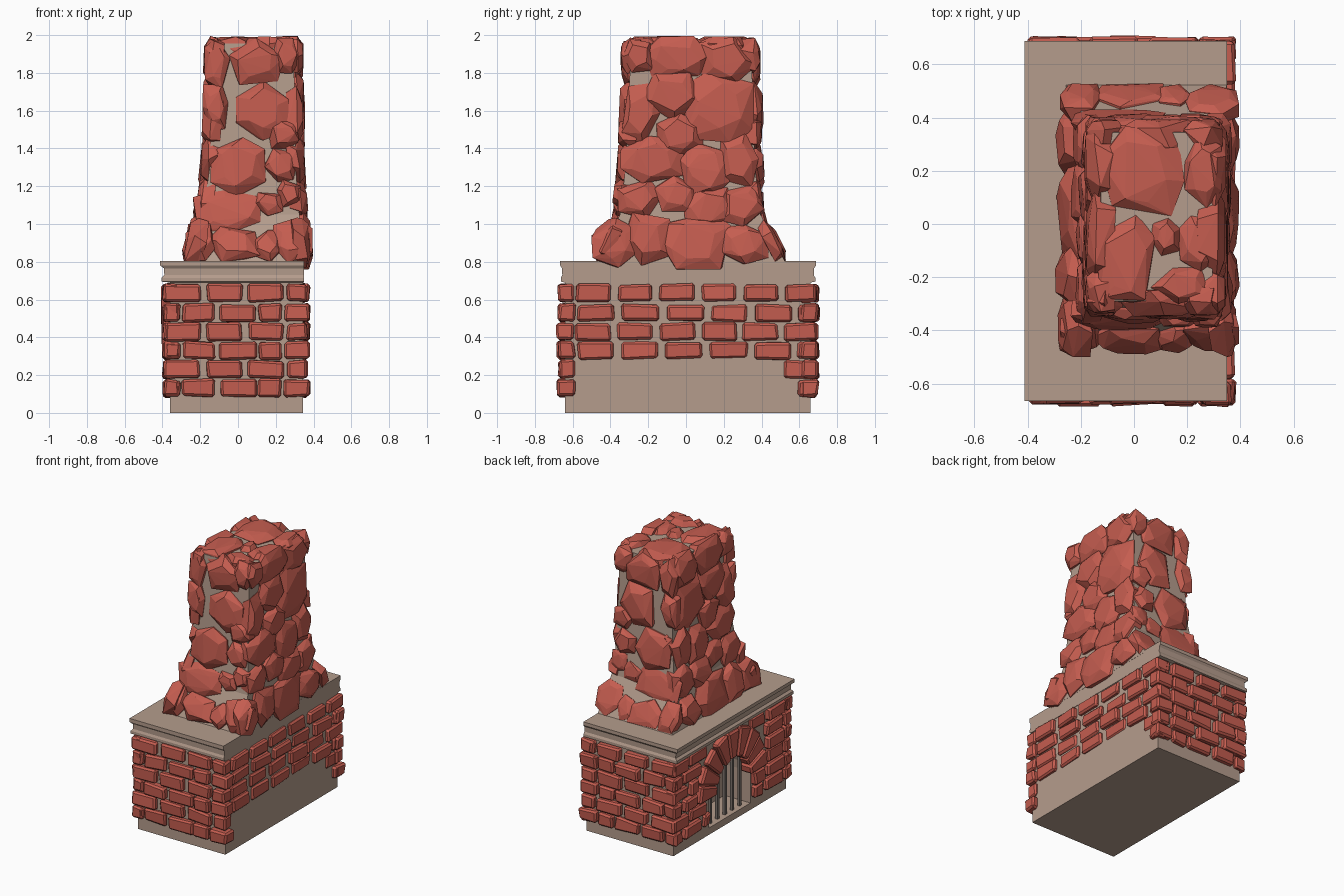
import bpy, bmesh, math, random
from mathutils import Vector

if "Cube" in bpy.data.objects:
    bpy.data.objects.remove(bpy.data.objects["Cube"])

random.seed(11)

def material(name, col):
    m = bpy.data.materials.new(name)
    m.diffuse_color = (*col, 1)
    m.use_nodes = True
    m.node_tree.nodes["Principled BSDF"].inputs["Base Color"].default_value = m.diffuse_color
    return m

STONE = material("tan_stone", (0.46, 0.335, 0.265))
BRICK = material("red_brick", (0.56, 0.11, 0.08))
IRON = material("grate_iron", (0.2, 0.17, 0.15))

def finish(name, bm, mat):
    bmesh.ops.recalc_face_normals(bm, faces=bm.faces)
    me = bpy.data.meshes.new(name)
    bm.to_mesh(me)
    bm.free()
    me.materials.append(mat)
    ob = bpy.data.objects.new(name, me)
    bpy.context.collection.objects.link(ob)
    return ob

def jit(a):
    return random.uniform(-a, a)

def loft(name, rings, mat):
    """Stack of rectangles (z, x0, x1, y0, y1) joined into a closed solid."""
    bm = bmesh.new()
    loops = [[bm.verts.new(p) for p in ((a, c, z), (b, c, z), (b, d, z), (a, d, z))]
             for z, a, b, c, d in rings]
    for l, u in zip(loops, loops[1:]):
        for i in range(4):
            j = (i + 1) % 4
            bm.faces.new((l[i], l[j], u[j], u[i]))
    bm.faces.new(loops[0])
    bm.faces.new(loops[-1])
    return finish(name, bm, mat)

def block(bm, corners):
    """Hexahedron: four inner corners then four outer corners."""
    v = [bm.verts.new(c) for c in corners]
    for f in ((0, 1, 2, 3), (4, 5, 6, 7), (0, 1, 5, 4), (1, 2, 6, 5), (2, 3, 7, 6), (3, 0, 4, 7)):
        bm.faces.new([v[i] for i in f])

def box(bm, x0, x1, y0, y1, z0, z1, j=0.0):
    block(bm, [(x + jit(j), y + jit(j), z + jit(j)) for z in (z0, z1)
               for x, y in ((x0, y0), (x1, y0), (x1, y1), (x0, y1))])

# Firebox body with an arched recess in the left side
X0, X1, Y0, Y1 = -0.36, 0.345, -0.64, 0.66
AY, AZ, R_IN, R_OUT = 0.01, 0.28, 0.24, 0.40
body = loft("firebox_body", [(0, X0, X1, Y0, Y1), (0.7, X0, X1, Y0, Y1)], STONE)

bm = bmesh.new()
prof = [(AY + R_IN, 0.05)] + [(AY + R_IN * math.cos(t * math.pi / 12), AZ + R_IN * math.sin(t * math.pi / 12))
                              for t in range(13)] + [(AY - R_IN, 0.05)]
face = bm.faces.new([bm.verts.new((-0.6, y, z)) for y, z in prof])
ext = bmesh.ops.extrude_face_region(bm, geom=[face])
bmesh.ops.translate(bm, vec=(0.45, 0, 0), verts=[g for g in ext["geom"] if isinstance(g, bmesh.types.BMVert)])
cutter = finish("recess_cutter", bm, STONE)
mod = body.modifiers.new("recess", "BOOLEAN")
mod.operation, mod.object, mod.solver = "DIFFERENCE", cutter, "EXACT"
bpy.context.view_layer.objects.active = body
bpy.ops.object.modifier_apply(modifier="recess")
bpy.data.objects.remove(cutter)

# Mantel moulding on three sides, flat on the right side
mantel = [(0.69, 0.0), (0.695, 0.045), (0.715, 0.045), (0.73, 0.03), (0.765, 0.032), (0.78, 0.052), (0.805, 0.052)]
loft("mantel", [(z, X0 - o, X1 + 0.004, Y0 - o * 0.5, Y1 + o * 0.55) for z, o in mantel], STONE)

# Grate bars
bm = bmesh.new()
for i in range(5):
    y = AY + (i - 2) * 0.085
    box(bm, -0.33, -0.31, y - 0.01, y + 0.01, 0.04, 0.5)
finish("grate_bars", bm, IRON)

# Brick courses
END = [[(-.39, -.20), (-.165, .02), (.055, .24), (.26, .365)],
       [(-.395, -.305), (-.295, -.125), (-.095, .095), (.11, .23), (.245, .38)]]
SIDE = [[(-.585 + .222 * i, -.40 + .222 * i) for i in range(5)] + [(.52, .69)],
        [(-.575 + .235 * i, -.38 + .235 * i) for i in range(5)] + [(.59, .69)]]
courses = [0.13, 0.23, 0.33, 0.43, 0.53, 0.635]
bm = bmesh.new()
for r, z in enumerate(courses):
    lo, hi, k = z - 0.046, z + 0.046, (r + 1) % 2
    for sgn, wall in ((-1, Y0), (1, Y1)):
        for a, b in END[k]:
            e = sorted((wall - sgn * 0.05, wall + sgn * random.uniform(0.025, 0.045)))
            box(bm, a, b, *e, lo, hi, 0.008)
    # right side: the lowest two courses only keep their corner bricks
    for a, b in SIDE[k]:
        if z > 0.3 or a > 0.5:
            box(bm, X1 - 0.06, X1 + random.uniform(0.012, 0.035), a, b, lo, hi, 0.008)
    # left side: courses stop at the arch
    half = R_IN + 0.01 if z < AZ else math.sqrt(max(0, (R_OUT + 0.02) ** 2 - (z - AZ) ** 2))
    for a, b in SIDE[k] + [(-.67, -.61)]:
        for p, q in ((a, min(b, AY - half)), (max(a, AY + half), b)):
            if q - p > 0.05:
                box(bm, X0 - random.uniform(0.025, 0.04), X0 + 0.05, p, q, lo, hi, 0.008)
bricks = finish("wall_bricks", bm, BRICK)

# Arch of wedge bricks
bm = bmesh.new()
n = 9
for i in range(n):
    t0, t1 = ((i + s) * math.pi / n for s in (0.04, 0.96))
    ro, front = R_OUT + jit(0.015), X0 - 0.04 + jit(0.007)
    block(bm, [(x, AY + r * math.cos(t), AZ + r * math.sin(t)) for x in (X0 + 0.06, front)
               for r, t in ((R_IN - 0.04, t0), (ro, t0), (ro, t1), (R_IN - 0.04, t1))])
arch = finish("arch_bricks", bm, BRICK)
for ob in (bricks, arch):
    b = ob.modifiers.new("chipped_edges", "BEVEL")
    b.width, b.segments = 0.012, 1

# Chimney core, flared at the foot
CORE = [(0.79, -.26, .35, -.46, .53), (1.05, -.185, .325, -.35, .395), (1.3, -.15, .305, -.32, .365), (1.955, -.125, .295, -.29, .345)]
loft("chimney_core", CORE, STONE)

def core_at(z, i):
    for a, b in zip(CORE, CORE[1:]):
        if z <= b[0] or b is CORE[-1]:
            return a[i] + (b[i] - a[i]) * (z - a[0]) / (b[0] - a[0])

def rock(bm, c, u, v, nrm, w, h, d):
    """Faceted boulder: hull of a buried ring, a wide ring and a smaller front ring."""
    pts, k, ph = [], random.choice((5, 6)), random.random() * 6
    for depth, s in ((-0.05, 0.85), (d * 0.25, 1.0), (d, 0.55)):
        for i in range(k):
            t = ph + i * math.tau / k + jit(0.25)
            m = s * random.uniform(0.95, 1.25)
            x, y = (max(-.5, min(.5, 0.55 * m * f(t))) for f in (math.cos, math.sin))
            pts.append(bm.verts.new(c + u * x * w + v * y * h + nrm * min(d, depth + jit(d * 0.25))))
    res = bmesh.ops.convex_hull(bm, input=pts)
    bmesh.ops.delete(bm, geom=list({g for g in res["geom_interior"] + res["geom_unused"]
                                    if isinstance(g, bmesh.types.BMVert)}), context="VERTS")

# Boulders: position along the face, height, width, tallness
ENDS = [(.1, 1.86, .28, .24), (-.11, 1.85, .13, .26), (.26, 1.89, .14, .18), (-.12, 1.62, .13, .24),
        (.13, 1.6, .27, .3), (.24, 1.48, .16, .16), (0, 1.3, .28, .3), (.23, 1.31, .17, .17),
        (-.06, 1.06, .34, .24), (.16, 1.11, .15, .13), (.27, 1.16, .12, .14), (-.2, .9, .15, .2),
        (-.02, .89, .26, .19), (.15, .88, .13, .17), (.29, .91, .2, .24)]
SIDES = [(-.25, 1.89, .16, .17), (-.05, 1.88, .34, .22), (.22, 1.87, .3, .23), (-.08, 1.68, .3, .27),
         (.17, 1.62, .36, .36), (-.24, 1.58, .2, .32), (-.03, 1.47, .24, .22), (-.18, 1.34, .32, .24),
         (.1, 1.29, .25, .27), (.28, 1.34, .2, .28), (-.25, 1.13, .24, .2), (-.05, 1.16, .22, .18),
         (.12, 1.09, .26, .2), (.3, 1.1, .22, .22), (-.38, .9, .23, .25), (-.2, .92, .24, .27),
         (.05, .91, .36, .29), (.31, .89, .24, .2)]
UP = Vector((0, 0, 1))
for name, axis, idx, sgn, table in (("front_boulders", 1, 3, -1, ENDS), ("back_boulders", 1, 4, 1, ENDS),
                                    ("right_boulders", 0, 2, 1, SIDES), ("left_boulders", 0, 1, -1, SIDES)):
    bm = bmesh.new()
    across = Vector((1, 0, 0)) if axis else Vector((0, 1, 0))
    for s, z, w, h in table:
        slope = (core_at(z + 0.03, idx) - core_at(z - 0.03, idx)) / 0.06
        v = UP.copy()
        v[axis] = slope
        v.normalize()
        nrm = v.cross(across)
        if nrm[axis] * sgn < 0:
            nrm = -nrm
        c = across * s + UP * z
        c[axis] = core_at(z, idx)
        deep = random.uniform(0.02, 0.035) if idx == 4 and z < 1.2 else random.uniform(0.04, 0.055)
        rock(bm, c, across, v, nrm, w * 1.05, h * 1.05, deep)
    finish(name, bm, BRICK)

# Cap stones on top
bm = bmesh.new()
for x, y, w, h in ((.03, .2, .32, .34), (.26, .2, .14, .28), (-.03, -.13, .22, .34), (.12, -.05, .11, .15),
                   (.24, -.07, .15, .22), (.17, -.23, .22, .14)):
    rock(bm, Vector((x, y, 1.945)), Vector((1, 0, 0)), Vector((0, 1, 0)), UP, w, h, 0.047)
finish("cap_stones", bm, BRICK)
